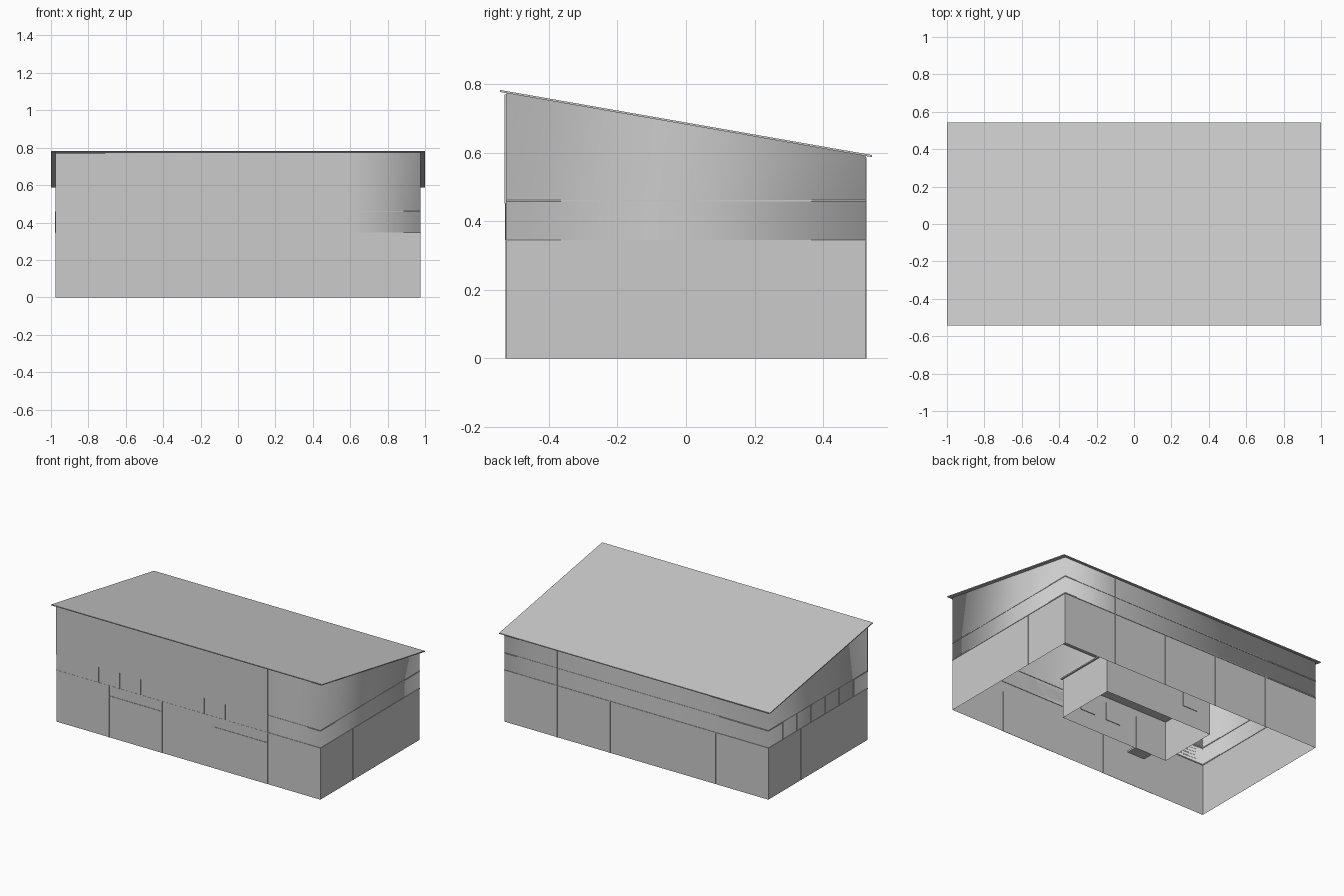
import bpy, bmesh

if "Cube" in bpy.data.objects:
    bpy.data.objects.remove(bpy.data.objects["Cube"])


def material(name, rgb):
    m = bpy.data.materials.new(name)
    m.use_nodes = True
    m.diffuse_color = (*rgb, 1)
    m.node_tree.nodes["Principled BSDF"].inputs["Base Color"].default_value = (*rgb, 1)
    return m


GREY = material("light grey", (0.6, 0.6, 0.6))
X, Y = 0.975, 0.523           # wall half sizes
SILL, RAIL = 0.345, 0.46      # window band heights
BAY = X * 0.6                 # start of the end bay
SEAMS = [X * k / 5 for k in (-3, -1, 1, 3)]


def roof_z(y):
    return 0.682 - 0.175 * y


def make(name, verts, faces, smooth=False):
    me = bpy.data.meshes.new(name)
    me.from_pydata(verts, [], faces)
    bm = bmesh.new()
    bm.from_mesh(me)
    bmesh.ops.recalc_face_normals(bm, faces=bm.faces)
    bm.to_mesh(me)
    bm.free()
    me.materials.append(GREY)
    for p in me.polygons:
        p.use_smooth = smooth
    ob = bpy.data.objects.new(name, me)
    bpy.context.collection.objects.link(ob)
    return ob


def box(name, x0, x1, y0, y1, z0, z1):
    bm = bmesh.new()
    bmesh.ops.create_cube(bm, size=1)
    for v in bm.verts:
        v.co = [lo + (c + 0.5) * (hi - lo)
                for c, lo, hi in zip(v.co, (x0, y0, z0), (x1, y1, z1))]
    me = bpy.data.meshes.new(name)
    bm.to_mesh(me)
    bm.free()
    me.materials.append(GREY)
    ob = bpy.data.objects.new(name, me)
    bpy.context.collection.objects.link(ob)
    return ob


def wall(name, path, levels, smooth):
    """Sheet wall along a plan path; None as a level means the roof line."""
    n = len(levels)
    verts = [(x, y, roof_z(y) if z is None else z) for x, y in path for z in levels]
    faces = [(c * n + r, (c + 1) * n + r, (c + 1) * n + r + 1, c * n + r + 1)
             for c in range(len(path) - 1) for r in range(n - 1)]
    return make(name, verts, faces, smooth)


def ring(name, out, z0, z1):
    """Thin trim running around the building."""
    for s, side in ((-1, "front"), (1, "back")):
        a, b = sorted((s * (Y - 0.003), s * (Y + out)))
        box(name + "_" + side, -X - out, X + out, a, b, z0, z1)
    for s, side in ((-1, "right"), (1, "left")):
        a, b = sorted((s * (X - 0.003), s * (X + out)))
        box(name + "_" + side, a, b, -Y, Y, z0, z1)


# Lower walls, open underneath
loop = [(-X, -Y), (X, -Y), (X, Y), (-X, Y), (-X, -Y)]
wall("lower_walls", loop, [0, SILL], False)

# Upper walls: main hall and the end bay
wall("hall_upper_walls", [(BAY, -Y), (-X, -Y), (-X, Y), (BAY, Y)], [SILL, RAIL, None], True)
wall("bay_upper_walls", [(BAY, -Y), (X, -Y), (X, Y), (BAY, Y)], [SILL, RAIL, None], True)

# Front cladding above and flat glazing below
top = roof_z(-Y) - 0.004
box("front_cladding", -X, BAY, -Y - 0.006, -Y, RAIL - 0.008, top)
box("front_glazing", -X, BAY, -Y - 0.002, -Y, SILL, RAIL)

# Trim lines
ring("sill_trim", 0.003, SILL - 0.004, SILL + 0.001)
ring("rail_trim", 0.002, RAIL - 0.002, RAIL + 0.002)

# Window mullions on the front and the right end
for i in range(1, 10):
    x = -X + i * (BAY + X) / 10
    box("front_mullion", x - 0.002, x + 0.002, -Y - 0.005, -Y, SILL, RAIL)
for i in range(1, 7):
    y = -Y + i * 2 * Y / 7
    box("end_mullion", -X - 0.004, -X, y - 0.002, y + 0.002, SILL, RAIL)

# Vertical panel seams
for x in SEAMS:
    box("front_seam", x - 0.002, x + 0.002, -Y - 0.003, -Y, 0, SILL)
    box("back_seam", x - 0.002, x + 0.002, Y, Y + 0.003, 0, SILL)
for y in (-0.18, 0.18):
    for s in (-1, 1):
        a, b = sorted((s * X, s * (X + 0.002)))
        box("end_seam", a, b, y - 0.002, y + 0.002, 0, SILL)
for s in (-1, 1):
    a, b = sorted((s * Y, s * (Y + 0.004)))
    box("bay_seam", BAY - 0.002, BAY + 0.002, a, b, SILL, roof_z(s * Y) - 0.004)

# Two large front doors
for i in (0, 2):
    x0, x1 = SEAMS[i], SEAMS[i + 1]
    box("door_panel", x0 + 0.004, x1 - 0.004, -Y - 0.001, -Y + 0.001, 0, 0.272)
    box("door_lintel", x0, x1, -Y - 0.003, -Y, 0.272, 0.277)

# Sloping roof sheet
RX, RY, T = 1.0, 0.543, 0.006
corners = [(-RX, -RY), (RX, -RY), (RX, RY), (-RX, RY)]
verts = [(x, y, roof_z(y) + h) for h in (0, T) for x, y in corners]
faces = [(0, 1, 2, 3), (4, 5, 6, 7)]
faces += [(i, (i + 1) % 4, (i + 1) % 4 + 4, i + 4) for i in range(4)]
make("roof", verts, faces)

# Small office inside the hall, open underneath
OX0, OX1, OY0, OY1, OH = -0.39, 0.41, -0.17, 0.24, 0.265
wall("office_walls", [(OX0, OY0), (OX1, OY0), (OX1, OY1), (OX0, OY1), (OX0, OY0)], [0, OH], False)
box("office_roof", OX0 - 0.01, OX1 + 0.01, OY0 - 0.01, OY1 + 0.01, OH, OH + 0.008)
for x in (0.02, 0.22):
    box("office_front_window", x - 0.055, x + 0.055, OY0 - 0.004, OY0 + 0.004, 0.11, 0.23)
box("office_back_window", -0.29, -0.18, OY1 - 0.004, OY1 + 0.004, 0.12, 0.24)
box("office_door", -0.27, -0.16, OY0 - 0.004, OY0 + 0.004, 0, 0.22)
box("office_step", -0.28, -0.15, -0.24, OY0, 0, 0.012)
box("office_bench", -0.05, 0.40, 0.17, OY1, 0.06, 0.07)
